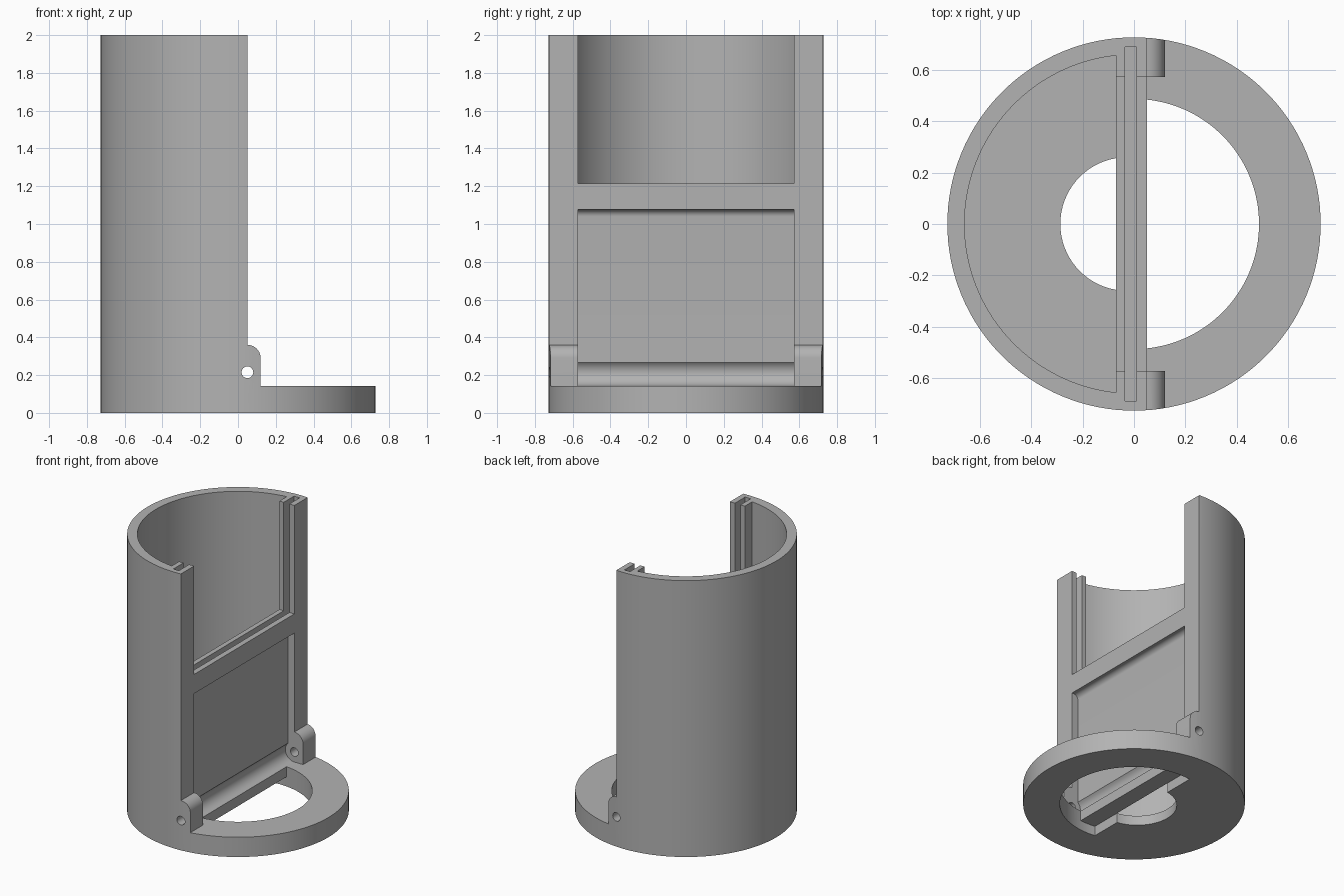
import bpy, bmesh
from math import cos, sin, pi, acos, radians

if "Cube" in bpy.data.objects:
    bpy.data.objects.remove(bpy.data.objects["Cube"])

R = 0.727             # outer radius
FRONT, BACK = 0.05, -0.07   # the two faces of the flat wall
FLOOR, BASE = 0.07, 0.143   # floor plate top, ring top
HALF = 0.573          # half width of window, recess and hinge gap

plastic = bpy.data.materials.new("grey plastic")
plastic.use_nodes = True
grey = (0.45, 0.45, 0.45, 1)
plastic.diffuse_color = grey
plastic.node_tree.nodes["Principled BSDF"].inputs["Base Color"].default_value = grey


def arc(cx, cy, r, start, end, n):
    """Points along an arc, angles in radians."""
    return [(cx + r * cos(start + (end - start) * i / n),
             cy + r * sin(start + (end - start) * i / n)) for i in range(n + 1)]


def prism(name, points, low, high, axis="z"):
    """Extrude an outline: xy outline along z, or xz outline along y."""
    bm = bmesh.new()
    place = (lambda p: (p[0], p[1], low)) if axis == "z" else (lambda p: (p[0], low, p[1]))
    face = bm.faces.new([bm.verts.new(place(p)) for p in points])
    new = bmesh.ops.extrude_face_region(bm, geom=[face])["geom"]
    step = (0, 0, high - low) if axis == "z" else (0, high - low, 0)
    bmesh.ops.translate(bm, vec=step, verts=[v for v in new if isinstance(v, bmesh.types.BMVert)])
    bmesh.ops.recalc_face_normals(bm, faces=bm.faces)
    mesh = bpy.data.meshes.new(name)
    bm.to_mesh(mesh)
    bm.free()
    obj = bpy.data.objects.new(name, mesh)
    bpy.context.collection.objects.link(obj)
    return obj


def box(name, x0, x1, half_y, z0, z1):
    return prism(name, [(x0, -half_y), (x1, -half_y), (x1, half_y), (x0, half_y)], z0, z1)


def segment(name, r, x, side, z0, z1):
    """Part of a disc on one side (+1 or -1) of the plane at x."""
    a = acos(x / r)
    ends = (-a, a) if side > 0 else (a, 2 * pi - a)
    return prism(name, arc(0, 0, r, *ends, 64), z0, z1)


body = prism("holder_body", arc(0, 0, R, 0, 2 * pi, 128)[:-1], 0, 2)
body.data.materials.append(plastic)

# Space in front of the wall, leaving two round-topped hinge ears
ear = [(FRONT, 2.1), (FRONT, 0.36)] + arc(FRONT, 0.29, 0.07, pi / 2, 0, 10)[1:]
ear += [(0.12, BASE), (1, BASE), (1, 2.1)]

# Recessed panel: hinge trough at the bottom, fillet at the top
trough = arc(FRONT, 0.215, 0.215 - BASE, 1.5 * pi, radians(134), 16)
x_in = trough[-1][0]
recess = trough + arc(x_in + 0.036, 1.04, 0.036, pi, pi / 2, 8) + [(0.3, 1.076), (0.3, BASE)]

cutters = [
    prism("front_space", ear, -1, 1, "y"),
    prism("panel_recess", recess, -HALF, HALF, "y"),
    box("ear_gap", FRONT, 0.3, HALF, BASE, 0.5),
    segment("inner_cavity", 0.66, BACK, -1, FLOOR, 2.1),
    box("window", BACK - 0.05, 0.2, HALF, 1.215, 2.1),
    box("panel_slot", -0.035, 0.01, 0.69, 1.14, 2.1),
    segment("ring_opening", 0.487, FRONT, 1, -0.1, 0.2),
    segment("ring_opening_under_wall", 0.487, BACK, 1, -0.1, FLOOR),
    prism("floor_hole", arc(-0.027, 0, 0.26, radians(99.5), radians(260.5), 32)
          + [(0, -0.25), (0, 0.25)], -0.1, FLOOR),
    prism("hinge_pin_hole", arc(FRONT, 0.215, 0.031, 0, 2 * pi, 24)[:-1], -1, 1, "y"),
]

bpy.ops.object.select_all(action="DESELECT")
bpy.context.view_layer.objects.active = body
body.select_set(True)
for cutter in cutters:
    cut = body.modifiers.new(cutter.name, "BOOLEAN")
    cut.operation, cut.solver, cut.object = "DIFFERENCE", "EXACT", cutter
    bpy.ops.object.modifier_apply(modifier=cut.name)
    bpy.data.objects.remove(cutter)

bpy.ops.object.shade_smooth_by_angle(angle=radians(30))
